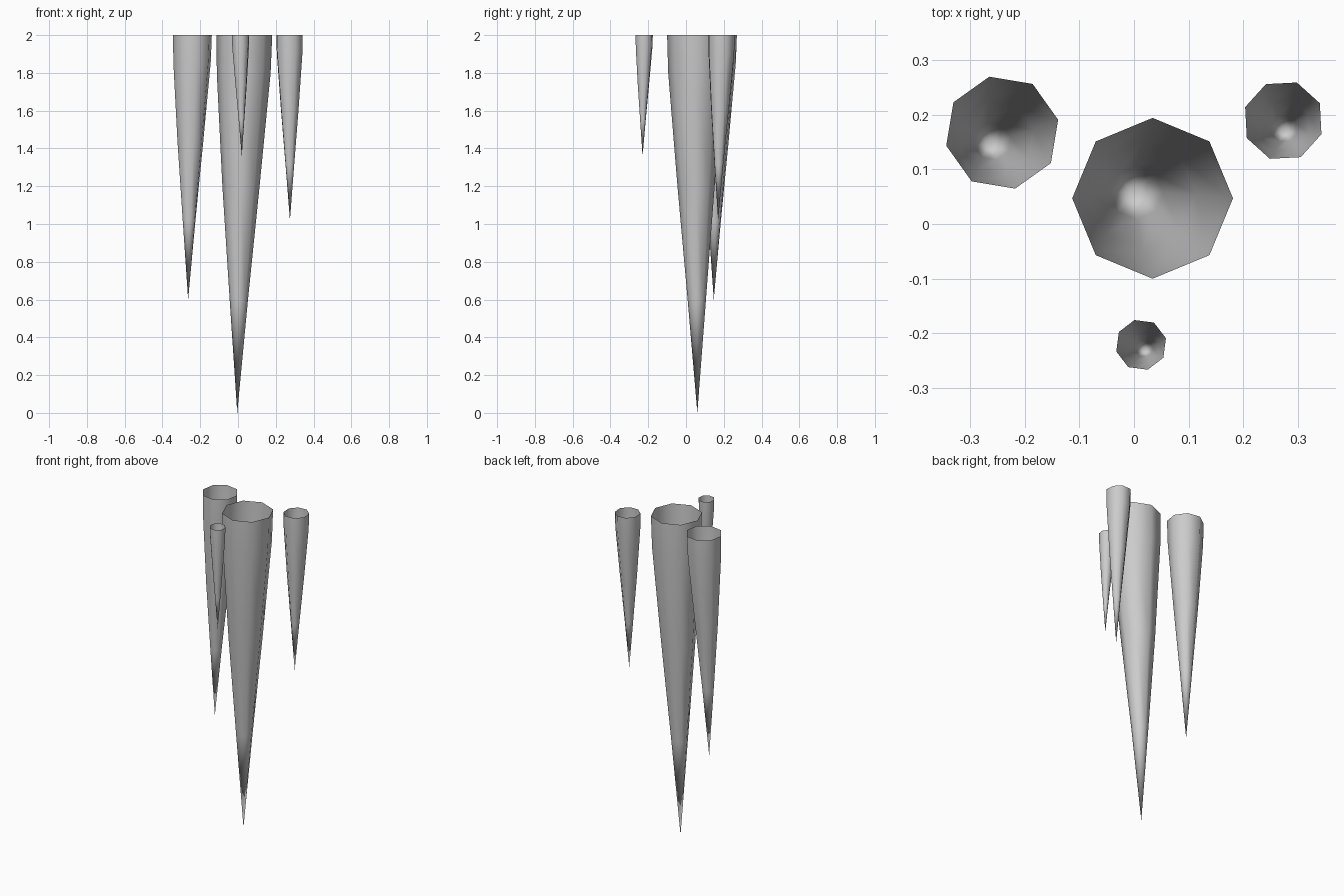
import bpy, math

if "Cube" in bpy.data.objects:
    bpy.data.objects.remove(bpy.data.objects["Cube"])

SIDES = 8
TOP = 2.0
# taper profile: (fraction of length, radius factor, fraction of sideways drift)
RINGS = [(0, 1, 0), (0.1, 0.97, 0.1), (0.4, 0.67, 0.48), (0.7, 0.33, 0.78)]


def icicle(name, centre, radius, turn, tip):
    """Open-topped tapering spike hanging from z = TOP to the tip point."""
    verts, faces = [], []
    for t, f, d in RINGS:
        cx = centre[0] + (tip[0] - centre[0]) * d
        cy = centre[1] + (tip[1] - centre[1]) * d
        z = TOP + (tip[2] - TOP) * t
        for i in range(SIDES):
            a = math.radians(turn) + math.tau * i / SIDES
            verts.append((cx + radius * f * math.cos(a),
                          cy + radius * f * math.sin(a), z))
    verts.append(tip)
    last = len(verts) - 1
    for r in range(len(RINGS)):
        for i in range(SIDES):
            a, b = r * SIDES + i, r * SIDES + (i + 1) % SIDES
            if r < len(RINGS) - 1:
                faces.append((a, a + SIDES, b + SIDES, b))
            else:
                faces.append((a, last, b))
    mesh = bpy.data.meshes.new(name)
    mesh.from_pydata(verts, [], faces)
    mesh.shade_smooth()
    obj = bpy.data.objects.new(name, mesh)
    bpy.context.collection.objects.link(obj)


# central spike and its three smaller neighbours
icicle("main_icicle", (0.034, 0.047), 0.147, 0, (-0.004, 0.06, 0.0))
icicle("left_icicle", (-0.241, 0.167), 0.105, 13, (-0.264, 0.147, 0.6))
icicle("right_icicle", (0.273, 0.189), 0.074, 25.5, (0.275, 0.17, 1.02))
icicle("front_icicle", (0.013, -0.221), 0.047, 15, (0.02, -0.23, 1.36))
